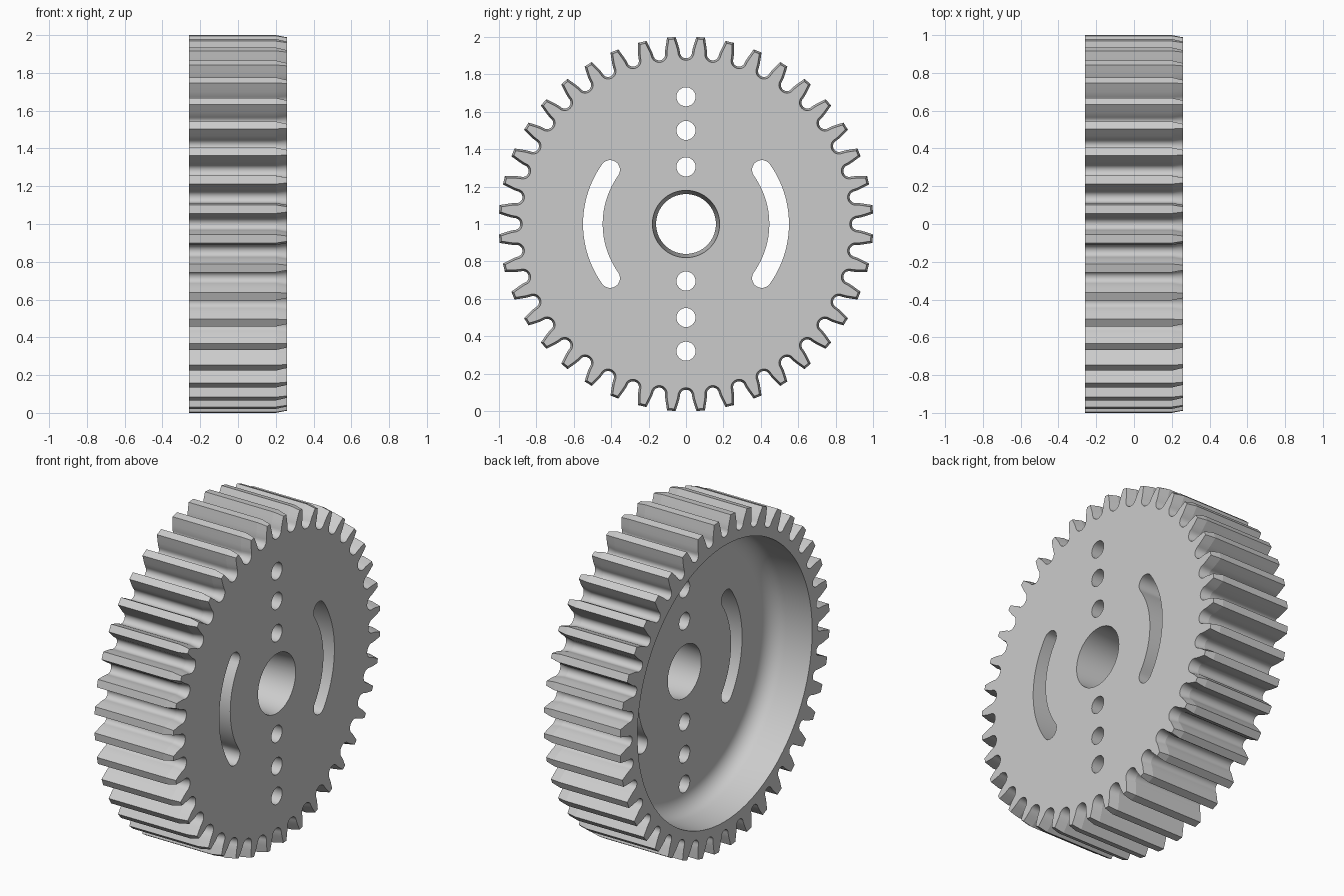
import bpy, bmesh, math
from mathutils import Vector, Matrix

if "Cube" in bpy.data.objects:
    bpy.data.objects.remove(bpy.data.objects["Cube"], do_unlink=True)

TEETH = 40
HALF = 0.26           # half of the gear width
BEVEL_X = 0.2         # where the draft at the closed end begins
FLOOR = 0.01          # floor of the recess
CENTRE = Vector((0, 0, 1))

steel = bpy.data.materials.new("grey_steel")
steel.use_nodes = True
steel.diffuse_color = (0.6, 0.6, 0.6, 1)
steel.node_tree.nodes["Principled BSDF"].inputs["Base Color"].default_value = (0.6, 0.6, 0.6, 1)


def make_object(name, bm):
    bmesh.ops.recalc_face_normals(bm, faces=bm.faces)
    mesh = bpy.data.meshes.new(name)
    bm.to_mesh(mesh)
    bm.free()
    mesh.materials.append(steel)
    obj = bpy.data.objects.new(name, mesh)
    bpy.context.collection.objects.link(obj)
    return obj


def loft(name, sections):
    """Closed solid through outlines given as (x, [(y, z), ...])."""
    bm = bmesh.new()
    rings = [[bm.verts.new(CENTRE + Vector((x, y, z))) for y, z in pts] for x, pts in sections]
    n = len(rings[0])
    for a, b in zip(rings, rings[1:]):
        for i in range(n):
            j = (i + 1) % n
            bm.faces.new((a[i], a[j], b[j], b[i]))
    bm.faces.new(rings[0])
    bm.faces.new(rings[-1])
    return make_object(name, bm)


def circle(r, n, y=0, z=0):
    return [(y + r * math.cos(2 * math.pi * i / n), z + r * math.sin(2 * math.pi * i / n)) for i in range(n)]


def gear_outline():
    """One tooth gap with a round root, repeated around the wheel."""
    flank = [(0.056, 1.0), (0.0475, 0.974), (0.0395, 0.95), (0.0345, 0.932)]
    root = [(0.032 * math.cos(a), 0.918 - 0.032 * math.sin(a))
            for a in (math.pi * i / 10 for i in range(11))]
    gap = flank + root + [(-t, u) for t, u in reversed(flank)]
    pts = []
    for k in range(TEETH):
        turn = Matrix.Rotation(-2 * math.pi * k / TEETH, 2)
        pts += [tuple(turn @ Vector(p)) for p in reversed(gap)]
    return pts


def inset(pts, d):
    """Move a clockwise outline inward by d."""
    out = []
    for i, p in enumerate(pts):
        before = (Vector(p) - Vector(pts[i - 1])).normalized()
        after = (Vector(pts[(i + 1) % len(pts)]) - Vector(p)).normalized()
        n1, n2 = (Vector((e.y, -e.x)) for e in (before, after))
        out.append(tuple(Vector(p) + (n1 + n2) * d / (1 + n1.dot(n2))))
    return out


def slot(side):
    """Curved slot with round ends."""
    end, mid, w = math.radians(35.5), 0.498, 0.0525
    polar = lambda r, a: (r * math.cos(a), r * math.sin(a))
    pts = [polar(mid + w, -end + 2 * end * i / 24) for i in range(25)]
    for sign, start in ((1, end), (-1, -end + math.pi)):
        cy, cz = polar(mid, sign * end)
        for i in range(1, 12):
            dy, dz = polar(w, start + math.pi * i / 12)
            pts.append((cy + dy, cz + dz))
        if sign == 1:
            pts += [polar(mid - w, end - 2 * end * i / 24) for i in range(25)]
    return [(side * y, z) for y, z in pts]


# Toothed body, drafted at the closed end
outline = gear_outline()
gear = loft("spur_gear", [(-HALF, outline), (BEVEL_X, outline), (HALF, inset(outline, 0.011))])

# Recess with a filleted floor
FILLET, WALL = 0.1, 0.825
recess = [(-HALF - 0.1, 0.838), (-HALF, 0.835)]
for i in range(9):
    a = math.pi / 2 * i / 8
    recess.append((FLOOR - FILLET + FILLET * math.sin(a), WALL - FILLET + FILLET * math.cos(a)))
cutters = [loft("recess_cutter", [(x, circle(r, 128)) for x, r in recess])]

# Tapered bore
slope = (0.18 - 0.16) / (HALF - FLOOR)
cutters.append(loft("bore_cutter", [(x, circle(0.18 + slope * (x - HALF), 64)) for x in (-0.1, 0.4)]))

# Round holes and curved slots
for side in (1, -1):
    for d in (0.305, 0.5, 0.68):
        cutters.append(loft("hole_cutter", [(x, circle(0.051, 32, 0, side * d)) for x in (-0.15, 0.4)]))
    cutters.append(loft("slot_cutter", [(x, slot(side)) for x in (-0.15, 0.4)]))

for c in cutters:
    c.hide_render = True
    mod = gear.modifiers.new("cut", 'BOOLEAN')
    mod.operation, mod.solver, mod.object = 'DIFFERENCE', 'EXACT', c

# Bake the cuts and drop the cutters
bpy.context.view_layer.update()
baked = bpy.data.meshes.new_from_object(gear.evaluated_get(bpy.context.evaluated_depsgraph_get()))
gear.modifiers.clear()
gear.data = baked
for c in cutters:
    bpy.data.objects.remove(c, do_unlink=True)

# Smooth shading with crisp edges
bpy.ops.object.select_all(action='DESELECT')
gear.select_set(True)
bpy.context.view_layer.objects.active = gear
for e in baked.edges:
    if all(abs(baked.vertices[v].co.x - BEVEL_X) < 1e-4 for v in e.vertices):
        e.use_edge_sharp = True
bpy.ops.object.shade_smooth_by_angle(angle=math.radians(30), keep_sharp_edges=True)
